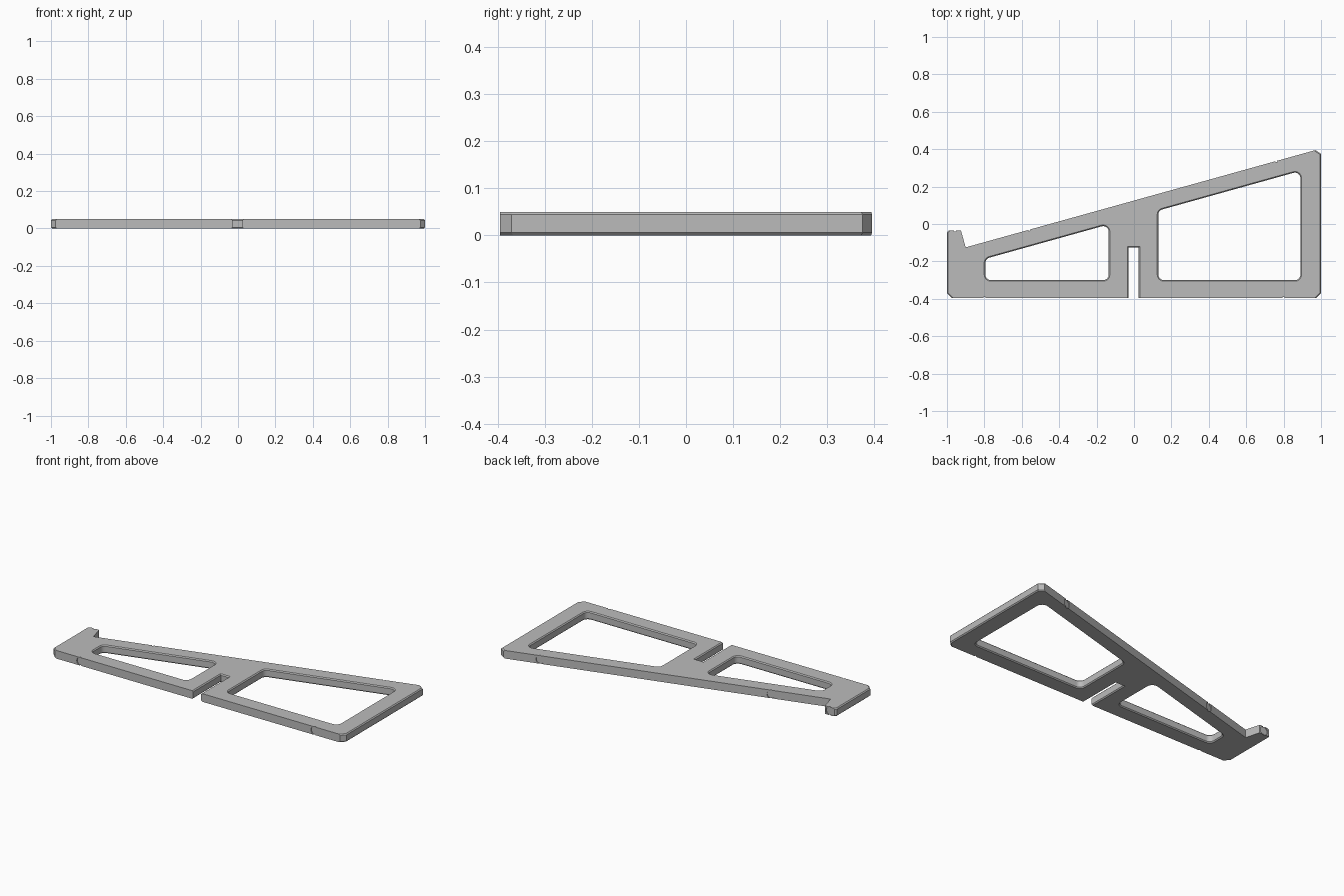
import bpy, bmesh, math
from mathutils import Vector, Matrix

if "Cube" in bpy.data.objects:
    bpy.data.objects.remove(bpy.data.objects["Cube"], do_unlink=True)

H = 0.05          # plate thickness
C = 0.006         # edge chamfer
SLOT_TOP = -0.125

grey = bpy.data.materials.new("light_grey")
grey.use_nodes = True
colour = (0.5, 0.5, 0.5, 1)
grey.diffuse_color = colour
grey.node_tree.nodes["Principled BSDF"].inputs["Base Color"].default_value = colour


def make_object(name, bm):
    bmesh.ops.recalc_face_normals(bm, faces=bm.faces)
    mesh = bpy.data.meshes.new(name)
    bm.to_mesh(mesh)
    bm.free()
    obj = bpy.data.objects.new(name, mesh)
    bpy.context.collection.objects.link(obj)
    mesh.materials.append(grey)
    return obj


def rounded_loop(corners, radius, grow, steps=8):
    """Counter-clockwise polygon with rounded corners, grown outward."""
    pts = [Vector(p) for p in corners]
    loop = []
    for i, p in enumerate(pts):
        a = (p - pts[i - 1]).normalized()
        b = (pts[(i + 1) % len(pts)] - p).normalized()
        n1, n2 = Vector((a.y, -a.x)), Vector((b.y, -b.x))
        centre = p - radius * (n1 + n2) / (1 + n1.dot(n2))
        start = math.atan2(n1.y, n1.x)
        turn = n1.angle(n2)
        for k in range(steps + 1):
            t = start + turn * k / steps
            loop.append(centre + (radius + grow) * Vector((math.cos(t), math.sin(t))))
    return loop


def add_window(bm, corners):
    """Window cutter that flares at both faces to leave a chamfer."""
    rings = []
    for z, grow in ((-C, 2 * C), (C, 0), (H - C, 0), (H + C, 2 * C)):
        rings.append([bm.verts.new((p.x, p.y, z)) for p in rounded_loop(corners, 0.03, grow)])
    n = len(rings[0])
    for low, high in zip(rings, rings[1:]):
        for i in range(n):
            j = (i + 1) % n
            bm.faces.new((low[i], low[j], high[j], high[i]))
    bm.faces.new(rings[0][::-1])
    bm.faces.new(rings[-1])


def add_dimple(bm, x, y, direction):
    """Shallow round recess on an outer edge face."""
    turn = Vector(direction).to_track_quat('Z', 'Y').to_matrix().to_4x4()
    bmesh.ops.create_cone(bm, cap_ends=True, segments=32, radius1=0.0255, radius2=0.0255,
                          depth=0.012, matrix=Matrix.Translation((x, y, H / 2)) @ turn)


# Plate outline with slot, sloped back edge and hook
outline = [(-1, -0.37), (-0.975, -0.395), (-0.03, -0.395), (-0.03, SLOT_TOP),
           (0.025, SLOT_TOP), (0.025, -0.395), (0.975, -0.395), (1, -0.37),
           (1, 0.375), (0.97, 0.395), (-0.9, -0.125), (-0.925, -0.035),
           (-0.99, -0.035), (-1, -0.045)]
bm = bmesh.new()
base = bm.faces.new([bm.verts.new((x, y, 0)) for x, y in outline])
ext = bmesh.ops.extrude_face_region(bm, geom=[base])
bmesh.ops.translate(bm, vec=(0, 0, H), verts=[g for g in ext["geom"] if isinstance(g, bmesh.types.BMVert)])
bmesh.ops.recalc_face_normals(bm, faces=bm.faces)


# Chamfer the end faces, their cut corners and the slot
def is_chamfered(edge):
    a, b = (v.co for v in edge.verts)
    if abs(a.z - b.z) > C:
        return False
    mid = (a + b) / 2
    in_slot = abs(mid.x) < 0.035 and mid.y < SLOT_TOP + 0.01
    return in_slot or abs(mid.x) > 0.98


bmesh.ops.bevel(bm, geom=[e for e in bm.edges if is_chamfered(e)], offset=C,
                offset_type='OFFSET', segments=1, affect='EDGES')
plate = make_object("support_plate", bm)

# Windows and edge recesses
slope = Vector((1.87, 0.52, 0)).normalized()
outward = (-slope.y, slope.x, 0)
bm = bmesh.new()
add_window(bm, [(-0.795, -0.3), (-0.135, -0.3), (-0.135, -0.002), (-0.795, -0.186)])
add_window(bm, [(0.13, -0.3), (0.89, -0.3), (0.89, 0.284), (0.13, 0.072)])
for x in (-0.8, 0.8):
    add_dimple(bm, x, -0.395, (0, -1, 0))
for x in (-0.56, 0.76):
    add_dimple(bm, x, -0.125 + (x + 0.9) * slope.y / slope.x, outward)
add_dimple(bm, -0.957, -0.035, (0, 1, 0))
cutter = make_object("opening_cutter", bm)
cutter.hide_render = True

mod = plate.modifiers.new("openings", 'BOOLEAN')
mod.operation = 'DIFFERENCE'
mod.solver = 'EXACT'
mod.object = cutter
for o in bpy.context.selected_objects:
    o.select_set(False)
plate.select_set(True)
bpy.context.view_layer.objects.active = plate
bpy.ops.object.modifier_apply(modifier=mod.name)
bpy.data.objects.remove(cutter, do_unlink=True)
bpy.ops.object.shade_smooth_by_angle(angle=math.radians(20))
